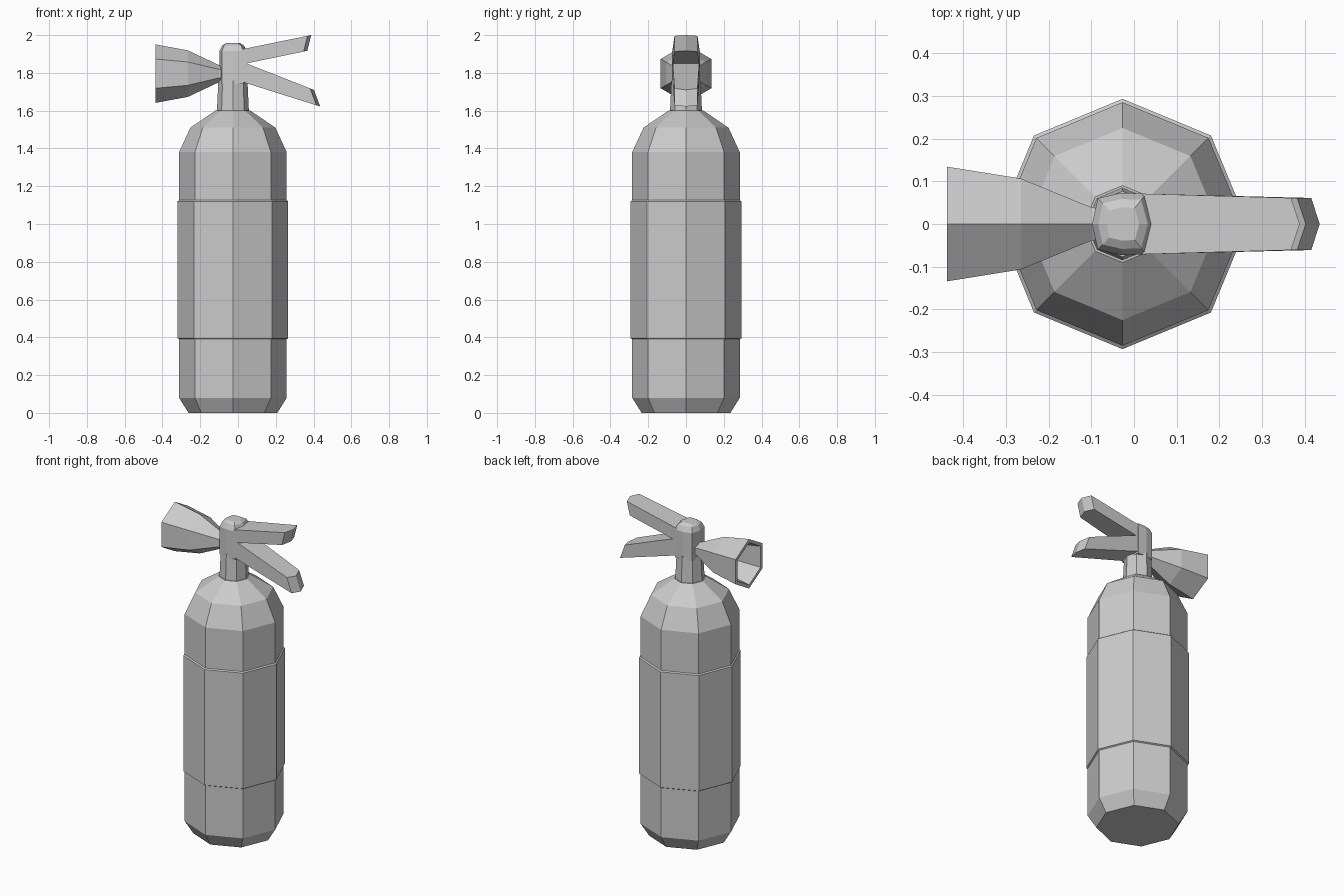
import bpy, bmesh
from math import sin, cos, pi

if "Cube" in bpy.data.objects:
    bpy.data.objects.remove(bpy.data.objects["Cube"])

CX = -0.027  # axis of the tank


def loft(name, rings):
    """Skin equal-length rings of points and cap both ends."""
    bm = bmesh.new()
    loops = [[bm.verts.new(p) for p in ring] for ring in rings]
    n = len(loops[0])
    for a, b in zip(loops, loops[1:]):
        for i in range(n):
            j = (i + 1) % n
            bm.faces.new((a[i], a[j], b[j], b[i]))
    bm.faces.new(loops[0][::-1])
    bm.faces.new(loops[-1])
    bmesh.ops.recalc_face_normals(bm, faces=bm.faces)
    me = bpy.data.meshes.new(name)
    bm.to_mesh(me)
    bm.free()
    ob = bpy.data.objects.new(name, me)
    bpy.context.collection.objects.link(ob)
    return ob


def ring_z(r, z, n=8):
    return [(CX + r * cos(2 * pi * i / n), r * sin(2 * pi * i / n), z) for i in range(n)]


def ring_x(r, x, zc=1.796, n=6):
    return [(x, r * sin(2 * pi * i / n), zc + r * cos(2 * pi * i / n)) for i in range(n)]


# Octagonal tank with the raised label band
tank = [(0.235, 0), (0.285, 0.08), (0.285, 0.39), (0.293, 0.395), (0.293, 1.12),
        (0.285, 1.126), (0.285, 1.38), (0.225, 1.51), (0.09, 1.602)]
loft("tank", [ring_z(r, z) for r, z in tank])

# Neck
loft("neck", [ring_z(0.085, 1.59), ring_z(0.077, 1.76)])

# Valve block with a bevelled cap
half = [(-0.098, 0), (-0.085, 0.06), (-0.03, 0.073), (0.028, 0.071), (0.047, 0)]
plan = half + [(x, -y) for x, y in half[3:0:-1]]


def valve_ring(z, s):
    return [(CX + (x - CX) * s, y * s, z) for x, y in plan]


loft("valve", [valve_ring(1.74, 1), valve_ring(1.915, 1),
               valve_ring(1.945, 0.8), valve_ring(1.957, 0.53)])


# Levers: tapered bars with a pointed end
def lever(name, top, bottom, w0=0.071, w1=0.061, tip=0.02):
    rings = []
    for x0, z0, x1, z1 in (bottom, top):
        xe = x1 - tip
        ze = z0 + (z1 - z0) * (xe - x0) / (x1 - x0)
        rings.append([(x0, -w0, z0), (xe, -w1, ze), (x1, 0, z1), (xe, w1, ze), (x0, w0, z0)])
    return loft(name, rings)


lever("upper_lever", (0.02, 1.925, 0.388, 2.0), (0.02, 1.845, 0.367, 1.917))
lever("lower_handle", (0.02, 1.86, 0.402, 1.71), (0.02, 1.753, 0.435, 1.622))

# Hexagonal discharge horn, hollow at the open end
horn = [(0.042, -0.08), (0.045, -0.10), (0.123, -0.265), (0.155, -0.438),
        (0.132, -0.438), (0.100, -0.27)]
loft("discharge_horn", [ring_x(r, x) for r, x in horn])
